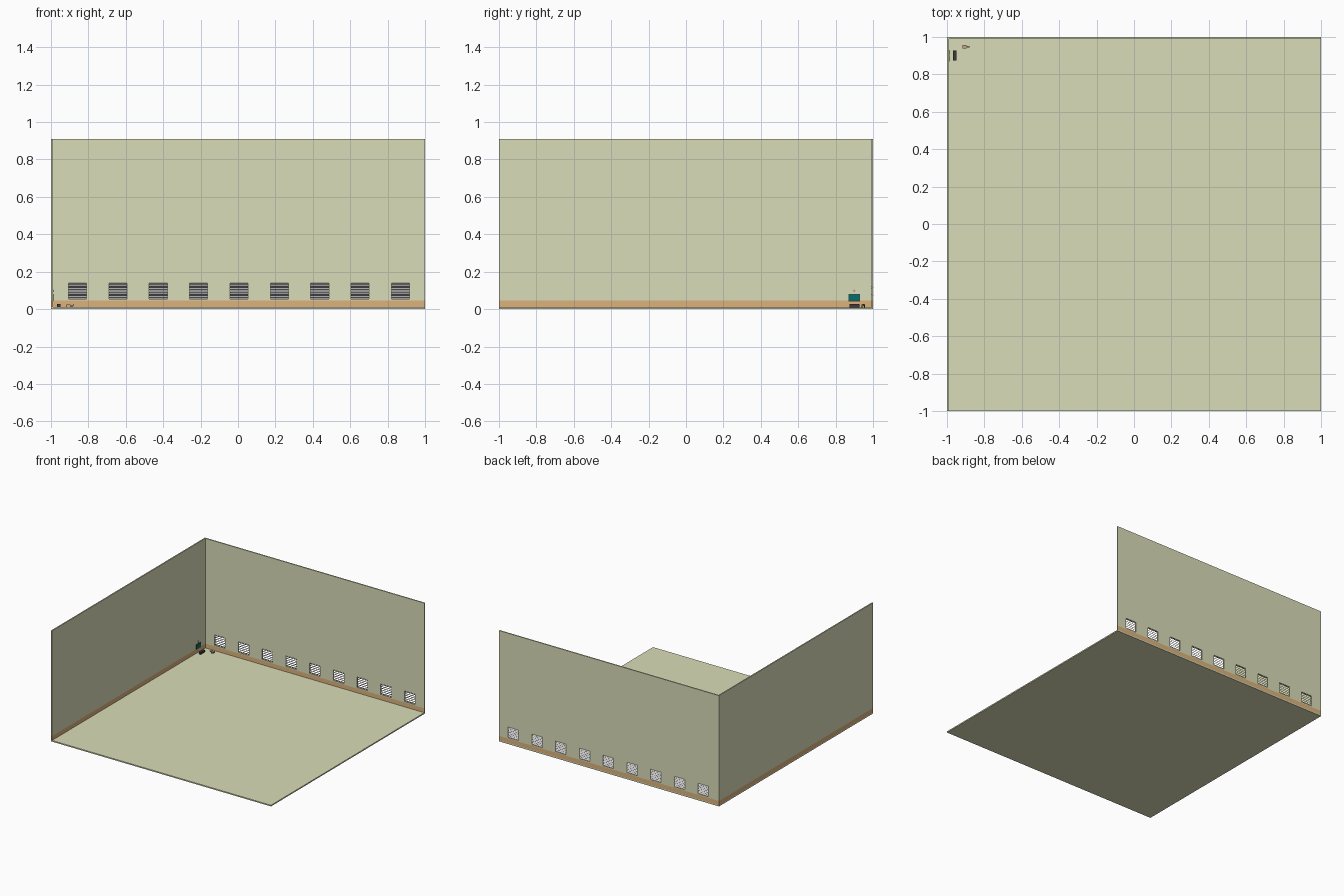
import bpy
import math

if "Cube" in bpy.data.objects:
    bpy.data.objects.remove(bpy.data.objects["Cube"])


def material(name, rgb):
    m = bpy.data.materials.new(name)
    m.diffuse_color = (*rgb, 1)
    m.use_nodes = True
    m.node_tree.nodes["Principled BSDF"].inputs["Base Color"].default_value = m.diffuse_color
    return m


cream = material("cream", (0.70, 0.72, 0.48))
tan = material("tan", (0.72, 0.45, 0.20))
dark = material("dark", (0.05, 0.04, 0.04))
teal = material("teal", (0.0, 0.16, 0.15))
wood = material("wood", (0.55, 0.38, 0.25))


def box(name, x, y, z, mat=None):
    """Axis aligned box from (min, max) ranges."""
    bpy.ops.mesh.primitive_cube_add(
        size=1, location=[(r[0] + r[1]) / 2 for r in (x, y, z)])
    o = bpy.context.object
    o.name = name
    o.scale = [r[1] - r[0] for r in (x, y, z)]
    bpy.ops.object.transform_apply(location=False, rotation=False, scale=True)
    if mat:
        o.data.materials.append(mat)
    return o


T = 0.01      # wall and floor thickness
SKIRT = 0.045
TOP = 0.91

# Floor
box("floor", (-1, 1), (-1, 1), (0, T), cream)

# Two walls meeting in the back left corner, with a tan strip at the base
box("left_skirting", (-1, -1 + T), (-1, 1), (T, SKIRT), tan)
box("back_skirting", (-1 + T, 1), (1 - T, 1), (T, SKIRT), tan)
box("left_wall", (-1, -1 + T), (-1, 1), (SKIRT, TOP), cream)
back = box("back_wall", (-1 + T, 1), (1 - T, 1), (SKIRT, TOP), cream)

# Nine window openings cut through the back wall, each filled with louvres
W, Z0, Z1, SLATS = 0.097, 0.054, 0.140, 6
pitch = (Z1 - Z0) / SLATS
cutters = []
for i in range(9):
    cx = -0.858 + 0.2158 * i
    xr = (cx - W / 2, cx + W / 2)
    cutters.append(box("window_cutter", xr, (0.95, 1.05), (Z0, Z1)))
    for j in range(SLATS):
        zc = Z0 + pitch * (j + 0.5)
        s = box("louvre_slat", xr, (0.988, 1.002), (zc - 0.001, zc + 0.001))
        s.rotation_euler.x = math.radians(-42)

bpy.ops.object.select_all(action='DESELECT')
for c in cutters:
    c.select_set(True)
bpy.context.view_layer.objects.active = cutters[0]
bpy.ops.object.join()
cutter = bpy.context.object
bpy.ops.object.select_all(action='DESELECT')
back.select_set(True)
bpy.context.view_layer.objects.active = back
mod = back.modifiers.new("windows", 'BOOLEAN')
mod.operation = 'DIFFERENCE'
mod.solver = 'EXACT'
mod.object = cutter
bpy.ops.object.modifier_apply(modifier=mod.name)
bpy.data.objects.remove(cutter, do_unlink=True)

# Wall board with a dark frame, and a small round dial above it
box("board_frame", (-0.99, -0.987), (0.869, 0.929), (0.042, 0.082), dark)
box("board_panel", (-0.987, -0.986), (0.872, 0.926), (0.045, 0.079), teal)
bpy.ops.mesh.primitive_cylinder_add(
    vertices=12, radius=0.007, depth=0.004, location=(-0.988, 0.899, 0.099),
    rotation=(0, math.pi / 2, 0))
bpy.context.object.name = "wall_dial"
bpy.context.object.data.materials.append(wood)

# Large desk: top, front panel and two sides
DX, DY, DZ = (-0.967, -0.949), (0.873, 0.928), 0.028
box("desk_top", DX, DY, (DZ - 0.003, DZ), dark)
box("desk_front", (DX[1] - 0.003, DX[1] - 0.001), DY, (T, DZ - 0.003), dark)
for y in (DY[0], DY[1] - 0.003):
    box("desk_side", (DX[0], DX[1] - 0.003), (y, y + 0.003), (T, DZ - 0.003), dark)

# Small desk with a seat behind it
box("small_desk_top", (-0.917, -0.896), (0.938, 0.957), (0.023, 0.025), wood)
for x in (-0.917, -0.898):
    for y in (0.938, 0.955):
        box("small_desk_leg", (x, x + 0.002), (y, y + 0.002), (T, 0.023), dark)
box("seat", (-0.892, -0.882), (0.943, 0.953), (0.017, 0.019), wood)
box("seat_back", (-0.882, -0.880), (0.943, 0.953), (0.017, 0.028), dark)
for x in (-0.892, -0.884):
    for y in (0.943, 0.951):
        box("seat_leg", (x, x + 0.002), (y, y + 0.002), (T, 0.017), dark)
